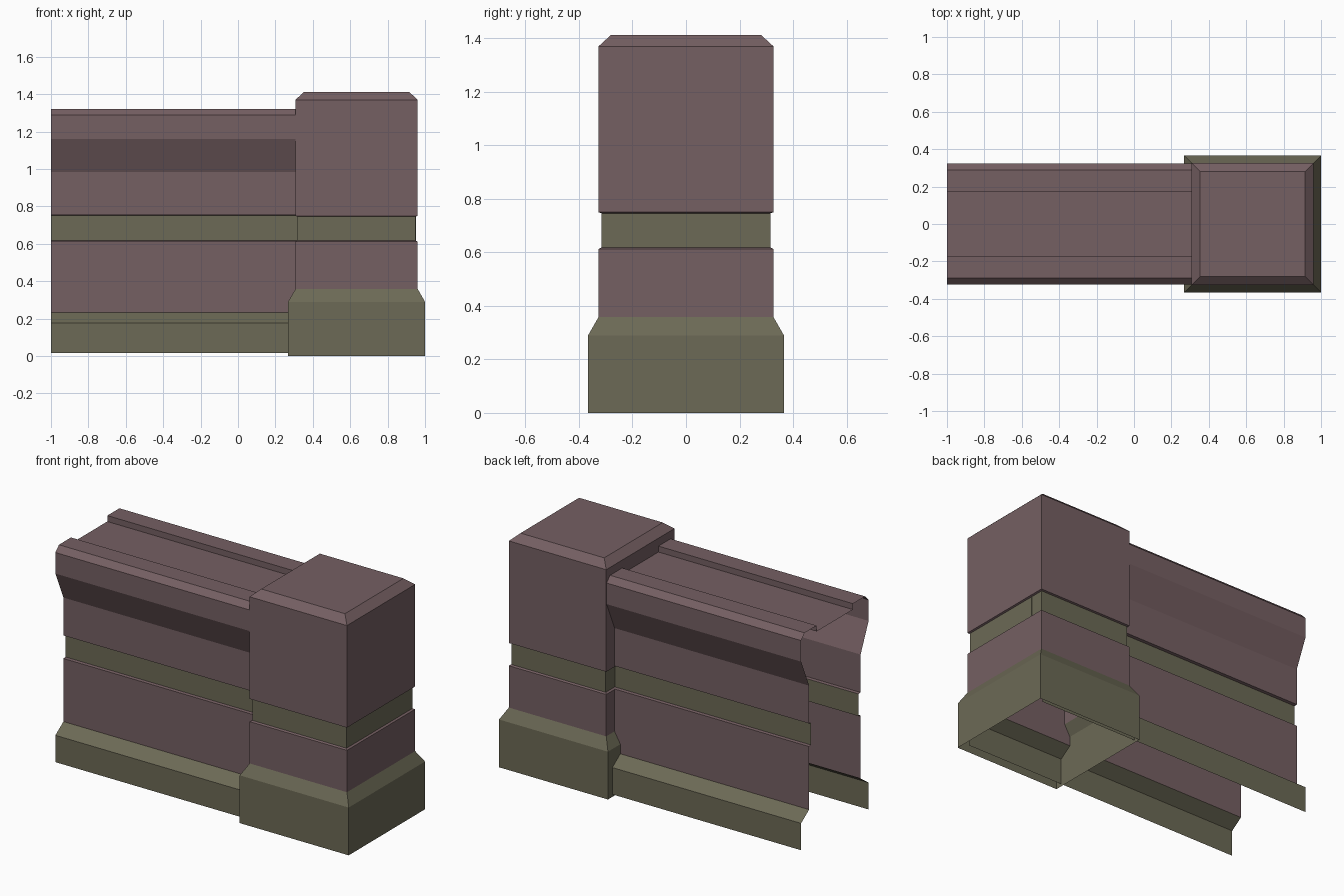
import bpy

if "Cube" in bpy.data.objects:
    bpy.data.objects.remove(bpy.data.objects["Cube"])


def material(name, rgb):
    m = bpy.data.materials.new(name)
    m.diffuse_color = (*rgb, 1.0)
    m.use_nodes = True
    m.node_tree.nodes["Principled BSDF"].inputs["Base Color"].default_value = m.diffuse_color
    return m


MATS = [material("mauve stone", (0.178, 0.115, 0.123)),
        material("olive stone", (0.150, 0.142, 0.092))]
MAUVE, OLIVE = 0, 1


def make(name, verts, faces, mats):
    mesh = bpy.data.meshes.new(name)
    mesh.from_pydata(verts, [], faces)
    for m in MATS:
        mesh.materials.append(m)
    for poly, m in zip(mesh.polygons, mats):
        poly.material_index = m
    obj = bpy.data.objects.new(name, mesh)
    bpy.context.collection.objects.link(obj)
    return obj


# Pillar: stacked square rings (half width, z, colour of the face above), open below
PILLAR_X = 0.634
rings = [(0.366, 0.0, OLIVE), (0.366, 0.29, OLIVE), (0.327, 0.358, MAUVE),
         (0.327, 0.612, MAUVE), (0.316, 0.618, OLIVE), (0.316, 0.746, MAUVE),
         (0.327, 0.75, MAUVE), (0.327, 1.37, MAUVE), (0.281, 1.412, MAUVE)]
verts, faces, mats = [], [], []
for r, z, _ in rings:
    verts += [(PILLAR_X + sx * r, sy * r, z)
              for sx, sy in ((-1, -1), (1, -1), (1, 1), (-1, 1))]
for i, (_, _, colour) in enumerate(rings[:-1]):
    for k in range(4):
        a, b = 4 * i + k, 4 * i + (k + 1) % 4
        faces.append((a, b, b + 4, a + 4))
        mats.append(colour)
last = 4 * (len(rings) - 1)
faces.append((last, last + 1, last + 2, last + 3))
mats.append(MAUVE)
make("corner_pillar", verts, faces, mats)

# Wall: half profile (half width, z, colour of the face above), mirrored to an open shell
half = [(0.324, 0.015, OLIVE), (0.324, 0.178, OLIVE), (0.247, 0.232, MAUVE),
        (0.247, 0.615, MAUVE), (0.229, 0.618, OLIVE), (0.229, 0.752, MAUVE),
        (0.247, 0.755, MAUVE), (0.247, 0.985, MAUVE), (0.324, 1.16, MAUVE),
        (0.324, 1.288, MAUVE), (0.29, 1.322, MAUVE), (0.174, 1.322, MAUVE),
        (0.174, 1.286, MAUVE)]
profile = [(-y, z) for y, z, _ in half] + [(y, z) for y, z, _ in reversed(half)]
colours = [c for _, _, c in half] + [c for _, _, c in reversed(half[:-1])]
verts, faces = [], []
for y, z in profile:
    verts += [(-1.0, y, z), (0.951, y, z)]   # runs on inside the pillar
for i in range(len(profile) - 1):
    a = 2 * i
    faces.append((a, a + 1, a + 3, a + 2))
make("wall_run", verts, faces, colours)
